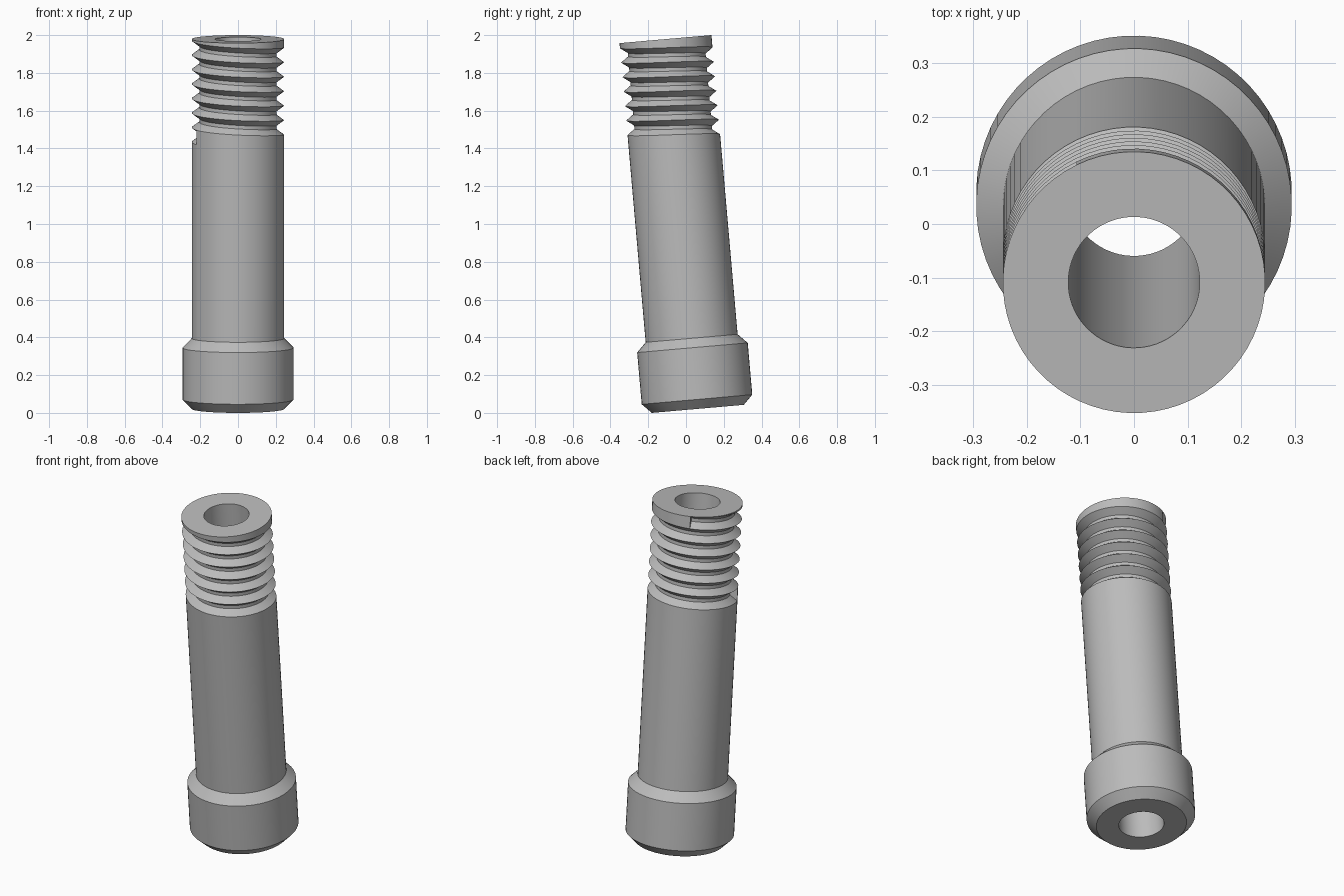
import bpy, bmesh
from math import sin, cos, radians, pi

cube = bpy.data.objects.get("Cube")
if cube:
    bpy.data.objects.remove(cube, do_unlink=True)

SEG = 64                          # sides around the axis
TILT = radians(5)
LENGTH, BORE = 1.965, 0.1225
SHANK, ROOT, COLLAR = 0.2445, 0.205, 0.294
PITCH, FLANK = 0.077, 0.029
GROOVE_START, TURNS = 1.413, 6.25
START_ANGLE = radians(206)
STEPS = int(SEG * TURNS)

bm = bmesh.new()


def point(step, radius, height):
    angle = START_ANGLE - 2 * pi * (step % SEG) / SEG
    return bm.verts.new((radius * cos(angle), radius * sin(angle), min(height, LENGTH)))


def sweep(section, first, last):
    """Skin the outline section(step) between two steps around the axis."""
    rows = [[point(i, r, h) for r, h in section(i)] for i in range(first, last + 1)]
    for a, b in zip(rows, rows[1:]):
        for k in range(len(a) - 1):
            bm.faces.new((a[k], b[k], b[k + 1], a[k + 1]))


def groove(step):
    low = GROOVE_START + PITCH * step / SEG
    return [(SHANK, low), (ROOT, low + FLANK),
            (ROOT, low + PITCH - FLANK), (SHANK, low + PITCH)]


# Bore, end faces and chamfered collar
lathe = [(SHANK, LENGTH), (BORE, LENGTH), (BORE, 0), (SHANK, 0),
         (COLLAR, 0.05), (COLLAR, 0.325), (SHANK, 0.375)]
sweep(lambda i: lathe, 0, SEG)

# Plain shank up to the thread run-out
sweep(lambda i: [(SHANK, 0.375), groove(i)[0]], 0, SEG)

# Helical thread groove with its two end walls
sweep(groove, 0, STEPS)
for end in (0, STEPS):
    bm.faces.new([point(end, r, h) for r, h in groove(end)])

# Rim between the last groove turn and the top face
sweep(lambda i: [groove(i)[3], (SHANK, LENGTH)], STEPS - SEG, STEPS)

bmesh.ops.remove_doubles(bm, verts=bm.verts[:], dist=0.0002)
bmesh.ops.dissolve_degenerate(bm, edges=bm.edges[:], dist=0.0001)
bmesh.ops.recalc_face_normals(bm, faces=bm.faces[:])

mesh = bpy.data.meshes.new("threaded_sleeve")
bm.to_mesh(mesh)
bm.free()

# Plain grey metal
grey = bpy.data.materials.new("plain_grey")
grey.use_nodes = True
colour = (0.5, 0.5, 0.5, 1)
grey.diffuse_color = colour
grey.node_tree.nodes["Principled BSDF"].inputs["Base Color"].default_value = colour
mesh.materials.append(grey)

# Stand the sleeve on the edge of its base, leaning forward
sleeve = bpy.data.objects.new("threaded_sleeve", mesh)
bpy.context.collection.objects.link(sleeve)
sleeve.rotation_euler.x = TILT
sleeve.location = (0, 0.0625, SHANK * sin(TILT))

bpy.ops.object.select_all(action="DESELECT")
sleeve.select_set(True)
bpy.context.view_layer.objects.active = sleeve
bpy.ops.object.shade_smooth_by_angle(angle=radians(30))
